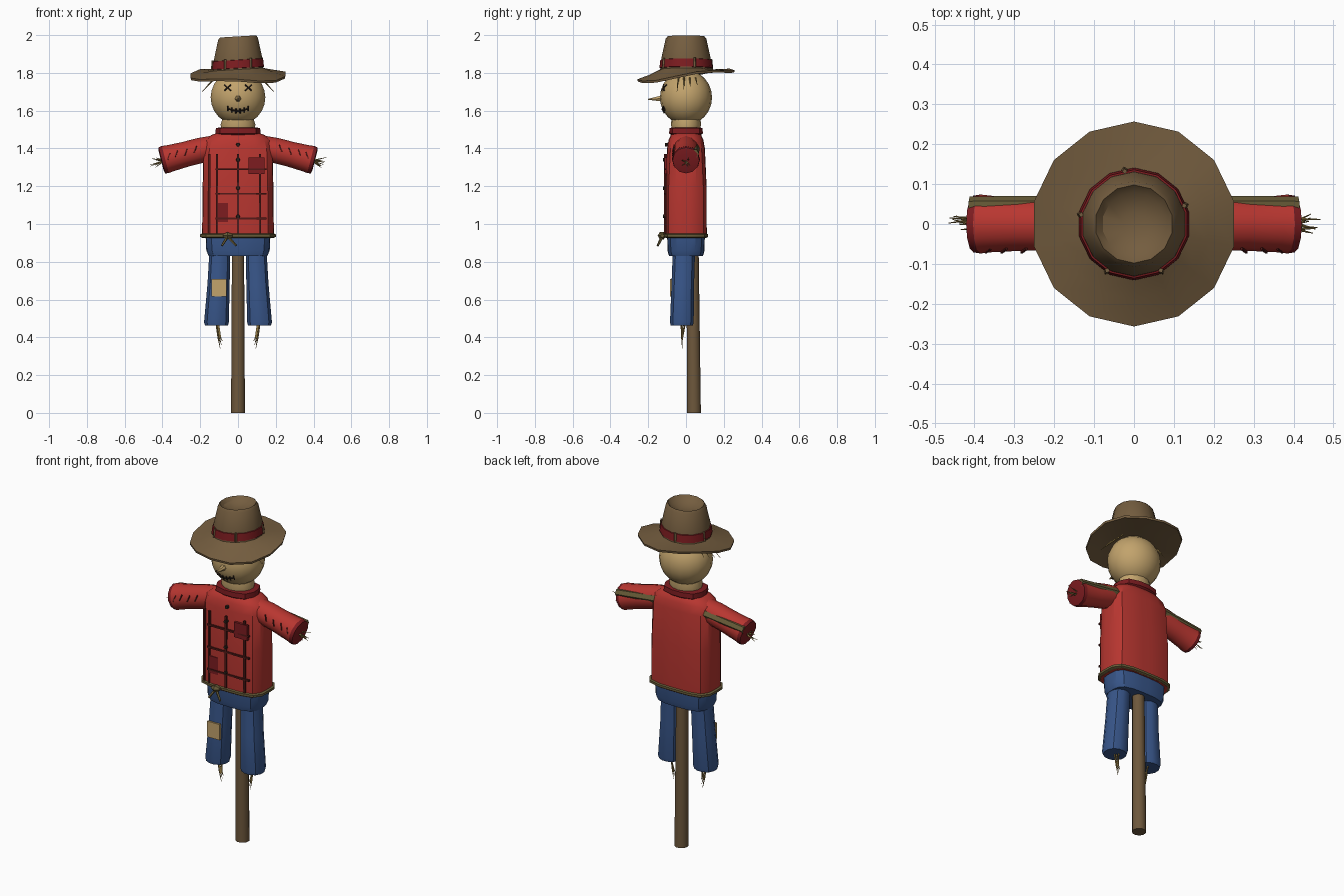
import bpy, math, random
from mathutils import Vector

if "Cube" in bpy.data.objects:
    bpy.data.objects.remove(bpy.data.objects["Cube"])
random.seed(4)

def mat(name, r, g, b):
    m = bpy.data.materials.new(name)
    lin = lambda c: (c / 255 / 12.92) if c < 10 else ((c / 255 + .055) / 1.055) ** 2.4
    m.diffuse_color = (lin(r), lin(g), lin(b), 1)
    m.use_nodes = True
    m.node_tree.nodes["Principled BSDF"].inputs["Base Color"].default_value = m.diffuse_color
    return m

HAT = mat("hat_brown", 116, 93, 63)
RED = mat("shirt_red", 184, 54, 48)
DARKRED = mat("dark_red", 125, 28, 32)
PLAID = mat("plaid_line", 82, 26, 24)
DENIM = mat("denim_blue", 56, 86, 138)
SACK = mat("sackcloth", 194, 163, 108)
WOOD = mat("post_wood", 110, 88, 60)
STRAW = mat("straw", 150, 125, 70)
ROPE = mat("rope_olive", 104, 92, 56)
DARK = mat("stitch_dark", 45, 35, 28)

def mesh(name, verts, faces, m):
    me = bpy.data.meshes.new(name)
    me.from_pydata(verts, [], faces)
    me.materials.append(m)
    ob = bpy.data.objects.new(name, me)
    bpy.context.collection.objects.link(ob)
    return ob

def loft(name, rings, m):
    """Skin a list of equal-length rings and cap both ends."""
    n = len(rings[0])
    faces = [(k * n + i, k * n + (i + 1) % n, (k + 1) * n + (i + 1) % n, (k + 1) * n + i)
             for k in range(len(rings) - 1) for i in range(n)]
    last = (len(rings) - 1) * n
    faces += [tuple(reversed(range(n))), tuple(range(last, last + n))]
    return mesh(name, [v for r in rings for v in r], faces, m)

def oval(z, rx, ry, p=2, n=20, cx=0, cy=0):
    """Superellipse ring; a higher p is boxier."""
    out = []
    for i in range(n):
        a = 2 * math.pi * (i + .5) / n
        c, s = math.cos(a), math.sin(a)
        k = (abs(c) ** p + abs(s) ** p) ** (-1 / p)
        out.append((cx + rx * c * k, cy + ry * s * k, z))
    return out

def tube(name, pts, radii, m, n=5):
    """Straight-sided tube through points, square to its overall direction."""
    pts = [Vector(p) for p in pts]
    q = (pts[-1] - pts[0]).to_track_quat('Z', 'Y')
    return loft(name, [[p + q @ Vector((r * math.cos(2 * math.pi * i / n), r * math.sin(2 * math.pi * i / n), 0))
                        for i in range(n)] for p, r in zip(pts, radii)], m)

def box(name, c, s, m):
    x, y, z = (v / 2 for v in s)
    ring = lambda h: [(c[0] + a * x, c[1] + b * y, c[2] + h) for a, b in ((-1, -1), (1, -1), (1, 1), (-1, 1))]
    return loft(name, [ring(-z), ring(z)], m)

def shirt_y(x):
    return -.108 * (1 - min(1, abs(x) / .188) ** 4) ** .25

def face_y(x, z):
    return -.137 * math.sqrt(max(0, 1 - (x / .146) ** 2 - ((z - 1.67) / .145) ** 2))

# Post
loft("post", [oval(0, .038, .038, n=12, cy=.042), oval(1.45, .03, .03, n=12, cy=.03)], WOOD)

# Trousers
loft("trouser_hips", [oval(.83, .155, .09, 3.5), oval(.86, .168, .098, 3.5), oval(.95, .172, .1, 3.5)], DENIM)
for s, side in ((-1, "left"), (1, "right")):
    loft(side + "_trouser_leg", [oval(.462, .062, .06, 2.3, 12, s * .114, -.022),
                                 oval(.48, .067, .064, 2.3, 12, s * .114, -.022),
                                 oval(.68, .06, .061, 2.3, 12, s * .103, -.017),
                                 oval(.88, .056, .06, 2.3, 12, s * .095, -.01)], DENIM)
    for k in range(3):
        tube(side + "_leg_straw", [(s * (.115 - .006 * k), -.025 + .01 * k, .47),
                                   (s * (.105 - .006 * k), -.022 + .002 * k, .4),
                                   (s * (.094 - .006 * k), -.02, .34 + .02 * k)], [.004, .004, .001], STRAW, 4)
box("knee_patch", (-.1, -.08, .662), (.08, .012, .092), SACK)

# Shirt body
loft("shirt_body", [oval(.925, .186, .108, 4), oval(.95, .19, .11, 4), oval(1.2, .187, .109, 4),
                    oval(1.4, .184, .1, 3.6), oval(1.445, .172, .092, 3.2), oval(1.472, .14, .08, 3),
                    oval(1.485, .1, .065, 2.5)], RED)
loft("shirt_collar", [oval(1.47, .105, .078, 3, 12), oval(1.48, .12, .09, 3, 12),
                      oval(1.508, .118, .088, 3, 12), oval(1.512, .09, .07, 3, 12)], DARKRED)

# Plaid lines, shirt patch and buttons
for x in (-.15, -.112, 0, .117):
    box("plaid_vertical", (x, shirt_y(x) - .002, 1.16), (.011, .012, .42), PLAID)
for z in (1.29, 1.16, 1.03):
    box("plaid_horizontal", (.015, -.11, z), (.27, .01, .01), PLAID)
box("shirt_patch", (.098, -.108, 1.308), (.085, .014, .088), DARKRED)
box("lower_shirt_patch", (-.08, -.107, 1.06), (.055, .009, .1), DARKRED)
for z in (1.42, 1.34, 1.19, 1.04):
    y = -.1 if z > 1.4 else -.112
    tube("shirt_button", [(0, y + .01, z), (0, y - .01, z)], [.011, .009], DARK, 8)

# Rope belt with knot and loose ends
loft("rope_belt", [oval(.926, .188, .108, 4), oval(.932, .2, .117, 4), oval(.945, .2, .117, 4),
                   oval(.951, .188, .108, 4)], ROPE)
tube("rope_knot", [(-.08, -.125, .938), (-.055, -.128, .938), (-.03, -.125, .938)], [.01, .022, .01], ROPE, 6)
for dx in (-.03, .045):
    tube("rope_end", [(-.055, -.125, .935), (-.055 + dx, -.15, .885)], [.008, .006], ROPE)

# Arms: sleeves, cuffs, cross stick, straw hands
for s, side in ((-1, "left"), (1, "right")):
    axis = lambda x: 1.405 - .26 * (x - .14)
    tube(side + "_sleeve", [(s * x, 0, axis(x)) for x in (.12, .2, .28, .36, .385, .405)],
         [.06, .067, .067, .071, .074, .06], RED, 12)
    tube(side + "_cuff", [(s * x, 0, axis(x)) for x in (.385, .403, .407)], [.074, .071, .05], DARKRED, 12)
    tube(side + "_cross_stick", [(s * .1, .045, 1.41), (s * .412, .045, 1.373)], [.027, .024], ROPE, 6)
    for x in (.22, .27, .32, .36):
        z = axis(x) + .01 * random.uniform(-1, 1)
        tube(side + "_sleeve_stitch", [(s * x, -.062, z + .035), (s * (x + .012), -.071, z)],
             [.004, .004], PLAID, 4)
    for k in range(9):
        tube(side + "_hand_straw", [(s * .39, random.uniform(-.015, .015), 1.335),
                                    (s * random.uniform(.43, .47), random.uniform(-.025, .025),
                                     random.uniform(1.295, 1.355))], [.0045, .001], STRAW, 4)

# Neck and head
loft("neck", [oval(1.49, .085, .07, n=14), oval(1.525, .095, .08, n=14), oval(1.57, .08, .075, n=14)], SACK)
bpy.ops.mesh.primitive_uv_sphere_add(segments=18, ring_count=12, radius=1, location=(0, 0, 1.67))
head = bpy.context.object
head.name = "head"
head.scale = (.147, .138, .145)
head.data.materials.append(SACK)

# Face: nose, crossed eyes, stitched mouth
tube("nose", [(0, -.12, 1.665), (0, -.2, 1.66)], [.02, .003], SACK, 6)

def stitch(name, x0, z0, x1, z1):
    tube(name, [(x0, face_y(x0, z0) - .002, z0), (x1, face_y(x1, z1) - .002, z1)], [.0045] * 2, DARK, 4)

for ex in (-.055, .055):
    for d in (-1, 1):
        stitch("eye_stitch", ex - .017, 1.722 - .015 * d, ex + .017, 1.722 + .015 * d)
mouth = [(x, 1.598 + 4.5 * x * x) for x in (-.055, -.033, -.011, .011, .033, .055)]
for (a, b), (c, d) in zip(mouth, mouth[1:]):
    stitch("mouth_line", a, b, c, d)
for a, b in mouth:
    stitch("mouth_stitch", a, b - .012, a, b + .012)

# Straw hair poking out below the hat
for s in (-1, 1):
    for k in range(4):
        y = -.04 + .03 * k
        tube("hair_straw", [(s * .12, y, 1.775), (s * (.19 - .01 * k), y * 1.2, 1.70 + .012 * k)],
             [.005, .001], STRAW, 4)

# Hat: one revolved profile with a wavy brim, leaning slightly
def hat_ring(r, z, wave=0, n=14):
    out = []
    for i in range(n):
        a = 2 * math.pi * (i + .5) / n
        x, y = r * math.cos(a), r * math.sin(a)
        dz = wave * (.032 * math.sin(a) + .01 * math.sin(3 * a + .6))
        out.append((x, y, z + dz + .06 * x * (1 - wave)))
    return out

hat = loft("hat", [hat_ring(.11, 1.80), hat_ring(.19, 1.79, .5), hat_ring(.255, 1.778, 1),
                   hat_ring(.257, 1.79, 1), hat_ring(.19, 1.803, .5), hat_ring(.137, 1.818),
                   hat_ring(.13, 1.88), hat_ring(.108, 1.98), hat_ring(.098, 1.993),
                   hat_ring(.08, 1.972), hat_ring(.03, 1.955)], HAT)
loft("hat_band", [hat_ring(.128, 1.822), hat_ring(.141, 1.826), hat_ring(.136, 1.868),
                  hat_ring(.122, 1.872)], DARKRED)
for deg in (-120, -60, 20, 100, 170):
    a = math.radians(deg)
    c, d = math.cos(a), math.sin(a)
    tube("band_loop", [(.139 * c, .139 * d, 1.822 + .008 * c), (.134 * c, .134 * d, 1.874 + .008 * c)],
         [.007, .007], HAT, 4)

# Smooth rounded parts, keep hard edges
bpy.ops.object.select_all(action='SELECT')
bpy.context.view_layer.objects.active = hat
bpy.ops.object.shade_smooth_by_angle(angle=math.radians(32))
